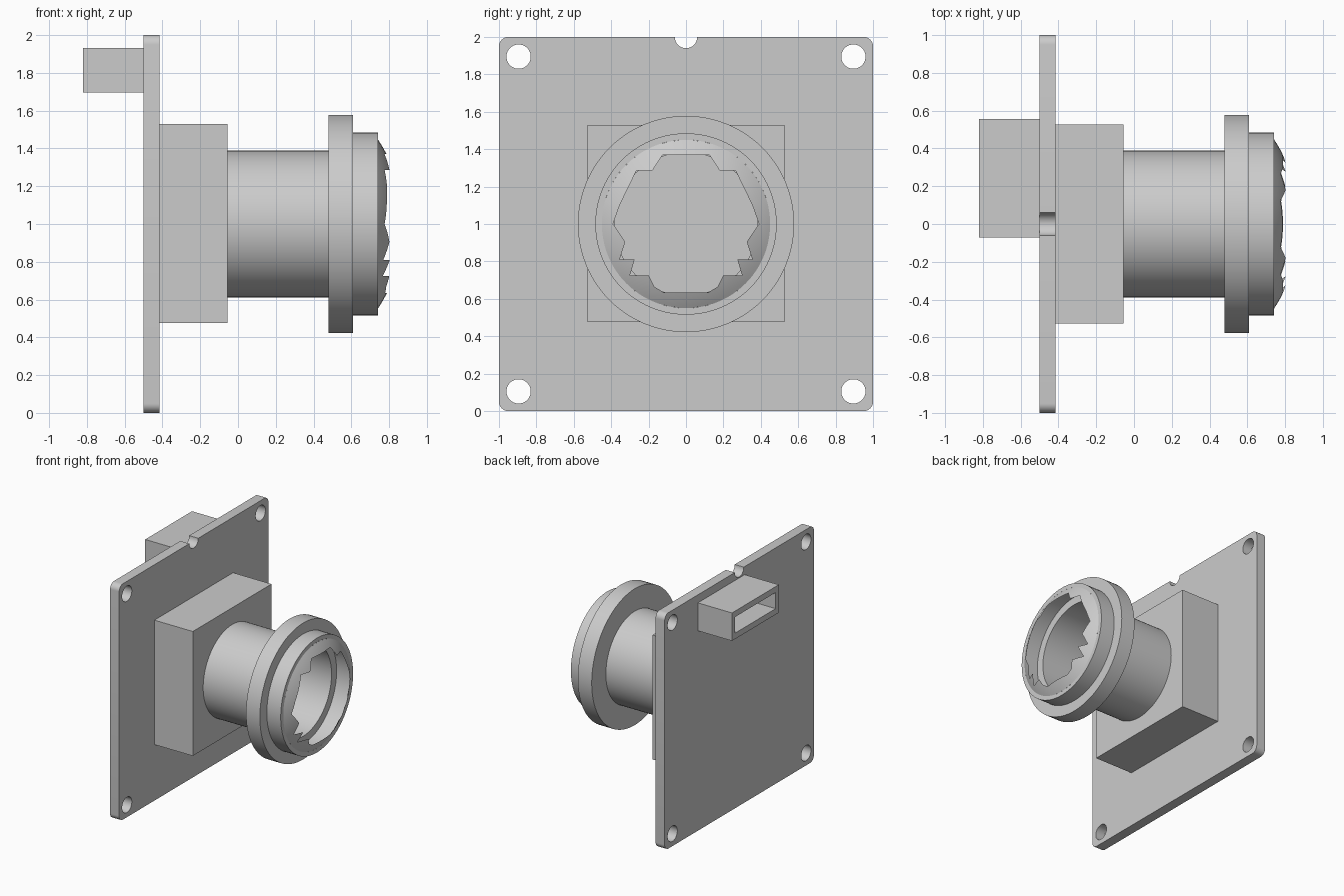
import bpy, bmesh, math
from mathutils import Matrix

default = bpy.data.objects.get("Cube")
if default:
    bpy.data.objects.remove(default, do_unlink=True)

GREY = (0.6, 0.6, 0.6, 1)
grey = bpy.data.materials.new("plain grey")
grey.use_nodes = True
grey.diffuse_color = GREY
grey.node_tree.nodes["Principled BSDF"].inputs["Base Color"].default_value = GREY


def add_object(name, mesh):
    mesh.name = name
    mesh.materials.clear()
    mesh.materials.append(grey)
    ob = bpy.data.objects.new(name, mesh)
    bpy.context.collection.objects.link(ob)
    return ob


def finish(name, bm, smooth=True):
    mesh = bpy.data.meshes.new(name)
    for f in bm.faces:
        f.smooth = smooth
    bm.to_mesh(mesh)
    bm.free()
    mesh.set_sharp_from_angle(angle=math.radians(30))
    return add_object(name, mesh)


def arc(cy, cz, r, start, end, steps):
    angles = [math.radians(start + (end - start) * i / steps) for i in range(steps + 1)]
    return [(cy + r * math.cos(a), cz + r * math.sin(a)) for a in angles]


def rectangle(y0, y1, z0, z1):
    return [(y0, z0), (y1, z0), (y1, z1), (y0, z1)]


def extrude_loops(name, loops, x0, x1):
    """Extrude an outline with holes, drawn in the y-z plane, along x."""
    curve = bpy.data.curves.new(name + " outline", 'CURVE')
    curve.dimensions = '2D'
    curve.fill_mode = 'BOTH'
    curve.extrude = (x1 - x0) / 2
    for loop in loops:
        spline = curve.splines.new('POLY')
        spline.points.add(len(loop) - 1)
        for point, (y, z) in zip(spline.points, loop):
            point.co = (y, z, 0, 1)
        spline.use_cyclic_u = True
    helper = bpy.data.objects.new(name + " helper", curve)
    mesh = bpy.data.meshes.new_from_object(helper)
    bpy.data.objects.remove(helper)
    bpy.data.curves.remove(curve)
    # local z becomes x, local x becomes y, local y becomes z
    mesh.transform(Matrix(((0, 0, 1, (x0 + x1) / 2), (1, 0, 0, 0),
                           (0, 1, 0, 0), (0, 0, 0, 1))))
    bm = bmesh.new()
    bm.from_mesh(mesh)
    bmesh.ops.remove_doubles(bm, verts=bm.verts, dist=0.0001)
    bmesh.ops.recalc_face_normals(bm, faces=bm.faces)
    bpy.data.meshes.remove(mesh)
    return finish(name, bm)


# Circuit board: rounded corners, notch in the top edge, four screw holes
c, r = 0.95, 0.05
board = (arc(-c, 1 - c, r, 180, 270, 8) + arc(c, 1 - c, r, 270, 360, 8)
         + arc(c, 1 + c, r, 0, 90, 8) + arc(0, 2, 0.06, 360, 180, 20)
         + arc(-c, 1 + c, r, 90, 180, 8))
holes = [arc(sy * 0.895, 1 + sz * 0.895, 0.065, 0, 352.5, 47)
         for sy in (-1, 1) for sz in (-1, 1)]
extrude_loops("board", [board] + holes, -0.5, -0.415)

# Lens mount block
extrude_loops("mount_block", [rectangle(-0.527, 0.527, 0.475, 1.53)], -0.415, -0.055)

# Connector: hollow box on the back of the board
extrude_loops("connector", [rectangle(-0.072, 0.555, 1.695, 1.932),
                            rectangle(-0.03, 0.513, 1.745, 1.882)], -0.82, -0.5)

# Lens body: barrel, flange and front ring with a stepped bore
profile = [(-0.05, 0), (-0.05, 0.382), (0.61, 0.382), (0.61, 0.45), (0.74, 0.45),
           (0.74, 0.485), (0.61, 0.485), (0.61, 0.578), (0.48, 0.578),
           (0.48, 0.388), (-0.055, 0.388), (-0.055, 0)]
bm = bmesh.new()
verts = [bm.verts.new((x, 0, 1 + rad)) for x, rad in profile]
edges = [bm.edges.new(pair) for pair in zip(verts, verts[1:])]
bmesh.ops.spin(bm, geom=verts + edges, cent=(0, 0, 1), axis=(1, 0, 0),
               angle=math.tau, steps=96, use_duplicate=False)
bmesh.ops.remove_doubles(bm, verts=bm.verts, dist=0.0005)
bmesh.ops.recalc_face_normals(bm, faces=bm.faces)
finish("lens_body", bm)

# Front glass: spherical shell with a jagged opening, mirrored left to right
half = [(0.12, -0.365), (0.17, -0.335), (0.2, -0.275), (0.3, -0.275), (0.275, -0.19),
        (0.355, -0.19), (0.325, -0.095), (0.39, 0), (0.355, 0.1), (0.265, 0.285),
        (0.18, 0.285), (0.125, 0.37)]
jagged = half + [(-y, z) for y, z in reversed(half)]
edge_points = []
for (ya, za), (yb, zb) in zip(jagged, jagged[1:] + jagged[:1]):
    for i in range(5):
        t = i / 5
        edge_points.append((ya + (yb - ya) * t, za + (zb - za) * t))

CENTRE, RADIUS, RIM, ROWS = 0.06, 0.8154, 0.45, 5
bm = bmesh.new()
columns = []
for y, z in edge_points:
    inner, a = math.hypot(y, z), math.atan2(z, y)
    column = []
    for k in range(ROWS + 1):
        rad = RIM + (inner - RIM) * k / ROWS
        x = CENTRE + math.sqrt(RADIUS ** 2 - rad ** 2)
        column.append(bm.verts.new((x, rad * math.cos(a), 1 + rad * math.sin(a))))
    columns.append(column)
for a, b in zip(columns, columns[1:] + columns[:1]):
    for k in range(ROWS):
        bm.faces.new((a[k], b[k], b[k + 1], a[k + 1]))
finish("front_glass", bm)
